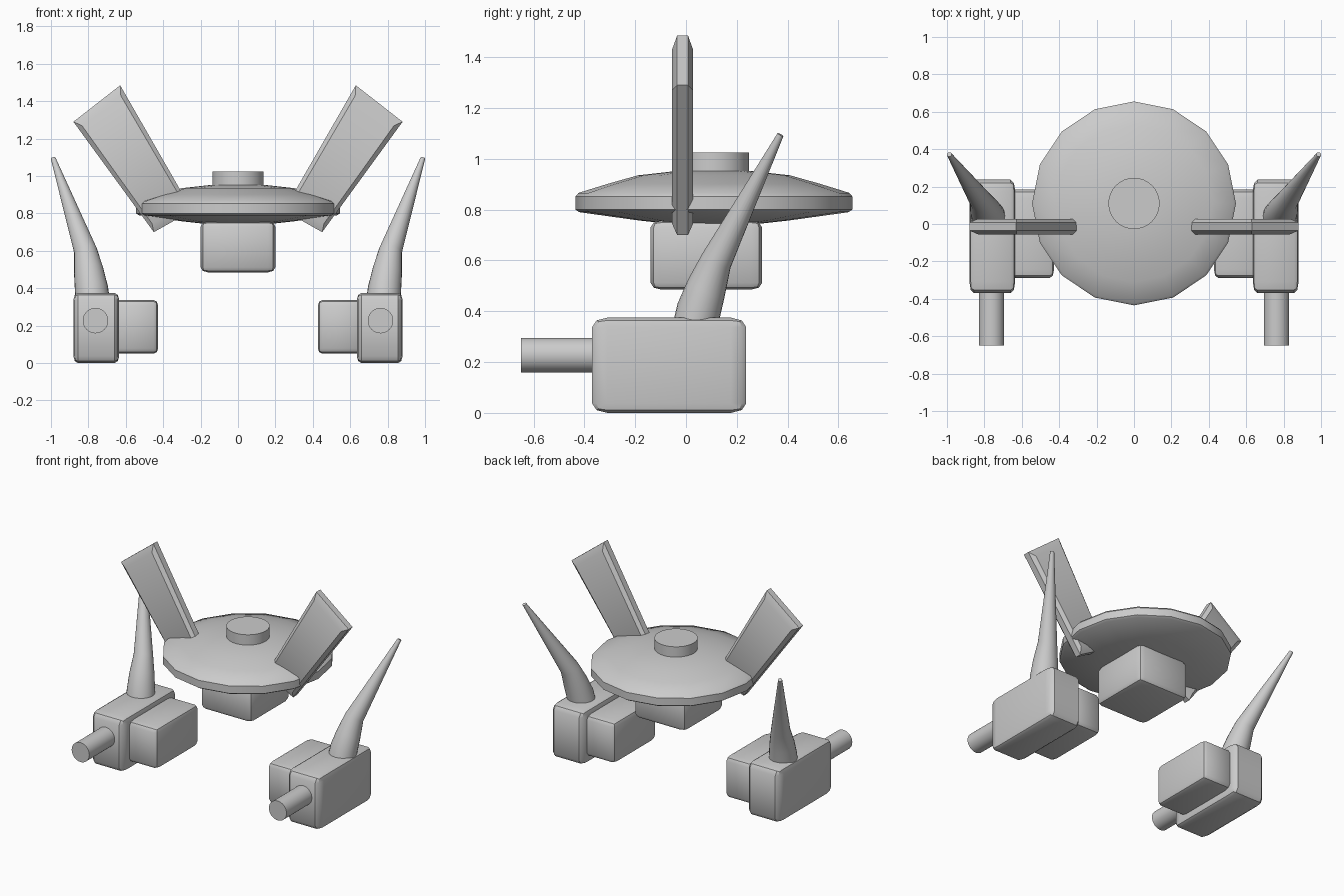
import bpy, bmesh
from math import sin, cos, pi, radians
from mathutils import Vector

cube = bpy.data.objects.get("Cube")
if cube:
    bpy.data.objects.remove(cube, do_unlink=True)

GREY = (0.6, 0.6, 0.6, 1)
grey = bpy.data.materials.new("plain_grey")
grey.use_nodes = True
grey.diffuse_color = GREY
grey.node_tree.nodes["Principled BSDF"].inputs["Base Color"].default_value = GREY


def finish(name, bm, angle=35):
    bmesh.ops.recalc_face_normals(bm, faces=bm.faces)
    mesh = bpy.data.meshes.new(name)
    bm.to_mesh(mesh)
    bm.free()
    mesh.materials.append(grey)
    obj = bpy.data.objects.new(name, mesh)
    bpy.context.collection.objects.link(obj)
    bpy.ops.object.select_all(action='DESELECT')
    obj.select_set(True)
    bpy.context.view_layer.objects.active = obj
    bpy.ops.object.shade_smooth_by_angle(angle=radians(angle))
    return obj


def rounded_box(name, low, high):
    """Bevelled unit cube stretched between two corners."""
    low, high = Vector(low), Vector(high)
    bm = bmesh.new()
    bmesh.ops.create_cube(bm, size=1)
    bmesh.ops.bevel(bm, geom=bm.edges[:], offset=0.1, segments=2,
                    profile=0.5, affect='EDGES')
    bmesh.ops.scale(bm, vec=high - low, verts=bm.verts)
    bmesh.ops.translate(bm, vec=(low + high) / 2, verts=bm.verts)
    return finish(name, bm)


def loft(name, rings, angle=35):
    """Skin a list of equal point rings and cap both ends."""
    bm = bmesh.new()
    loops = [[bm.verts.new(p) for p in ring] for ring in rings]
    for a, b in zip(loops, loops[1:]):
        for i in range(len(a)):
            j = (i + 1) % len(a)
            bm.faces.new((a[i], a[j], b[j], b[i]))
    bm.faces.new(loops[0])
    bm.faces.new(loops[-1])
    return finish(name, bm, angle)


def circle(centre, axis, radius, sides):
    rot = Vector((0, 0, 1)).rotation_difference(Vector(axis))
    return [Vector(centre) + rot @ Vector((radius * cos(t), radius * sin(t), 0))
            for t in (2 * pi * i / sides for i in range(sides))]


UP = (0, 0, 1)

# Saucer, top knob and hanging body
saucer = [(0.13, 0.739), (0.30, 0.758), (0.53, 0.79), (0.545, 0.80), (0.545, 0.852),
          (0.533, 0.866), (0.42, 0.901), (0.30, 0.935), (0.14, 0.953), (0.02, 0.957)]
loft("saucer", [circle((0, 0.11, z), UP, r, 16) for r, z in saucer])
loft("top_knob", [circle((0, 0.11, z), UP, 0.137, 32) for z in (0.92, 1.025)])
rounded_box("hanging_body", (-0.2, -0.14, 0.485), (0.2, 0.3, 0.757))


def fin(name, s):
    # Tapered slab with chamfered borders
    a, b, c, d = (Vector((s * x, 0, z)) for x, z in
                  ((0.88, 1.29), (0.63, 1.485), (0.245, 0.815), (0.45, 0.70)))

    def outline(y, u, v):
        pts = []
        for p, q in ((u, v), (1 - u, v), (1 - u, 1 - v), (u, 1 - v)):
            pts.append(a.lerp(b, p).lerp(d.lerp(c, p), q) + Vector((0, y, 0)))
        return pts

    loft(name, [outline(-0.055, 0.08, 0.06), outline(-0.035, 0, 0),
                outline(0.008, 0, 0), outline(0.028, 0.08, 0.06)], 25)


def horn(name, s):
    # Leaning spike with a flared foot
    path = [((0.775, 0.03, 0.30), 0.094), ((0.783, 0.047, 0.39), 0.09),
            ((0.798, 0.08, 0.49), 0.08), ((0.815, 0.12, 0.60), 0.062),
            ((0.988, 0.372, 1.095), 0.013)]
    axis = (s * 0.2, 0.46, 0.9)
    loft(name, [circle((s * x, y, z), axis, r, 24) for (x, y, z), r in path])


# Side pods with inner block, barrel, horn and fin
for side, s in (("left", 1), ("right", -1)):
    def box(part, x1, x2, ys, zs):
        xs = sorted((s * x1, s * x2))
        rounded_box(f"{side}_{part}", (xs[0], ys[0], zs[0]), (xs[1], ys[1], zs[1]))

    box("outer_pod", 0.635, 0.88, (-0.37, 0.237), (0, 0.375))
    box("inner_pod", 0.427, 0.68, (-0.29, 0.185), (0.05, 0.337))
    loft(f"{side}_barrel",
         [circle((s * 0.762, y, 0.227), (0, 1, 0), 0.068, 32) for y in (-0.65, -0.3)])
    horn(f"{side}_horn", s)
    fin(f"{side}_fin", s)
